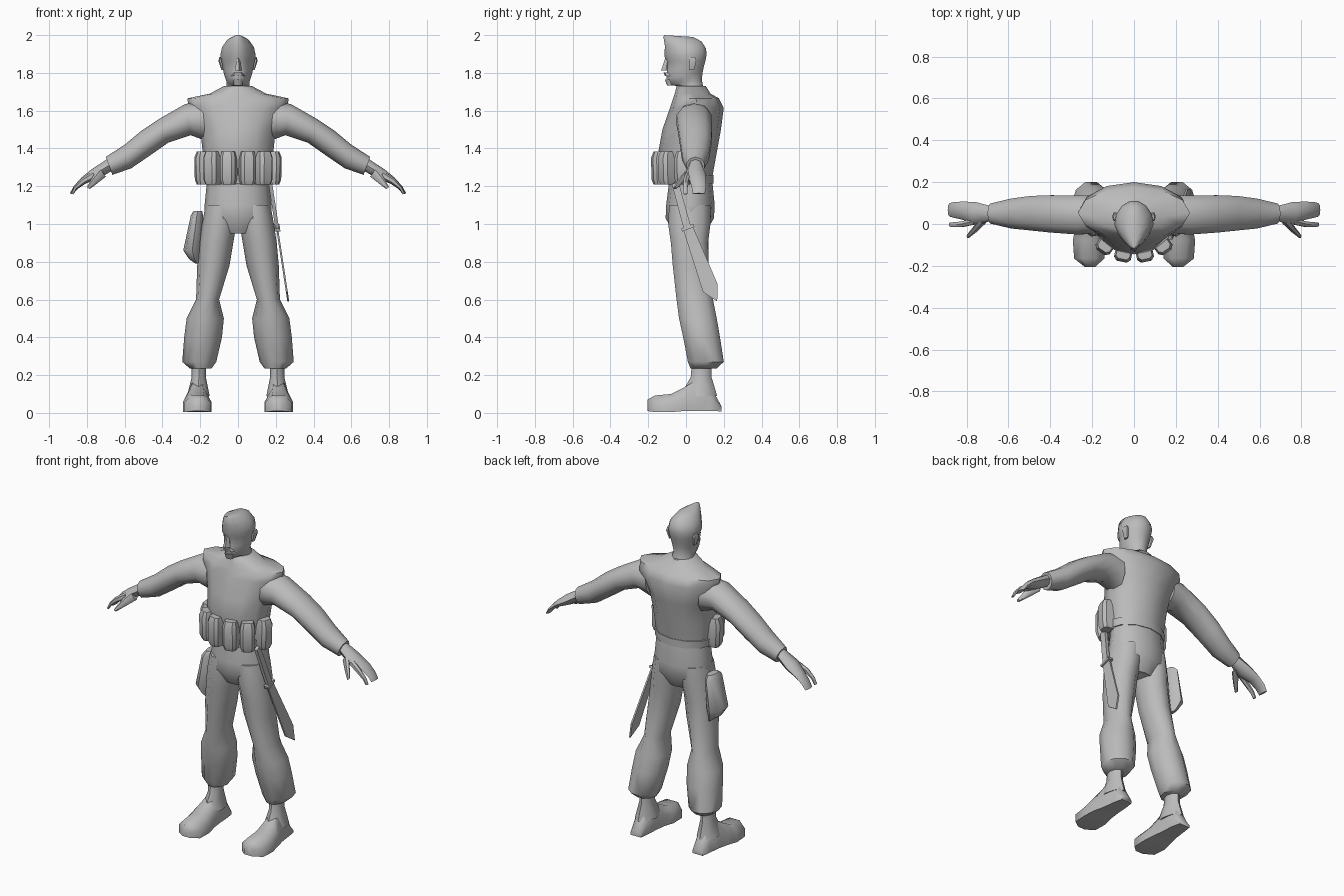
import bpy, bmesh, math
from mathutils import Vector, Matrix

grey = bpy.data.materials.new("plain_grey")
grey.diffuse_color = (0.5, 0.5, 0.5, 1)


def finish(name, bm, angle=50):
    bmesh.ops.recalc_face_normals(bm, faces=bm.faces)
    me = bpy.data.meshes.new(name)
    bm.to_mesh(me)
    bm.free()
    me.materials.append(grey)
    ob = bpy.data.objects.new(name, me)
    bpy.context.collection.objects.link(ob)
    bpy.ops.object.select_all(action='DESELECT')
    ob.select_set(True)
    bpy.context.view_layer.objects.active = ob
    bpy.ops.object.shade_smooth_by_angle(angle=math.radians(angle))
    return ob


def loft(name, rings, n=10, s=1, egg=0.0, angle=50):
    """Skin rings of (centre, u, v); s mirrors x, egg narrows the front."""
    bm = bmesh.new()
    loops = []
    for c, u, v in rings:
        loop = []
        for i in range(n):
            a = 2 * math.pi * (i + (0 if n > 4 else .5)) / n
            k = 1 - egg * max(0, -math.sin(a))
            p = c + u * math.cos(a) * k + v * math.sin(a)
            loop.append(bm.verts.new((p.x * s, p.y, p.z)))
        loops.append(loop)
    for a, b in zip(loops, loops[1:]):
        for i in range(n):
            j = (i + 1) % n
            bm.faces.new((a[i], a[j], b[j], b[i]))
    bm.faces.new(loops[0])
    bm.faces.new(loops[-1])
    return finish(name, bm, angle)


def level(x0, x1, y0, y1, zf, zb=None):
    """Ring around a vertical part; zf and zb are its front and back heights."""
    zb = zf if zb is None else zb
    return (Vector(((x0 + x1) / 2, (y0 + y1) / 2, (zf + zb) / 2)),
            Vector(((x1 - x0) / 2, 0, 0)),
            Vector((0, (y1 - y0) / 2, (zb - zf) / 2)))


def limb(xt, zt, xb, zb, y0, y1):
    """Ring around a sideways part, from its top and bottom points."""
    return (Vector(((xt + xb) / 2, (y0 + y1) / 2, (zt + zb) / 2)),
            Vector(((xt - xb) / 2, 0, (zt - zb) / 2)),
            Vector((0, (y1 - y0) / 2, 0)))


def slab(name, outline, place, t):
    """Flat outline extruded; place(a, b, offset) gives the 3D point."""
    bm = bmesh.new()
    f = [bm.verts.new(place(a, b, -t / 2)) for a, b in outline]
    g = [bm.verts.new(place(a, b, t / 2)) for a, b in outline]
    bm.faces.new(f)
    bm.faces.new(g)
    for i in range(len(f)):
        j = (i + 1) % len(f)
        bm.faces.new((f[i], f[j], g[j], g[i]))
    return finish(name, bm, 25)


# Vest and hips: half width, front y, back y, height
vest = [(.165, -.09, .13, 1.2), (.175, -.115, .145, 1.28), (.188, -.145, .165, 1.39),
        (.2, -.125, .185, 1.5), (.262, -.085, .2, 1.615), (.268, -.068, .175, 1.665),
        (.15, -.06, .13, 1.69), (.075, -.05, .105, 1.73)]
loft("vest", [level(-w, w, a, b, z) for w, a, b, z in vest], 12)
hips = [(.165, -.09, .14, 1.22), (.177, -.105, .152, 1.1), (.18, -.108, .148, 1.03),
        (.1, -.06, .1, .95)]
loft("hips", [level(-w, w, a, b, z) for w, a, b, z in hips], 12)
loft("belt", [level(-w, w, -.125, .145, z) for w, z in ((.178, 1.215), (.185, 1.26))], 12)

# Head: half width, front y, back y, front height, back height
head = [(.08, -.04, .11, 1.67, 1.67), (.062, -.045, .092, 1.73, 1.73),
        (.06, -.09, .086, 1.735, 1.765), (.072, -.106, .09, 1.77, 1.8),
        (.08, -.104, .096, 1.81, 1.83), (.088, -.1, .106, 1.86, 1.865),
        (.094, -.116, .112, 1.885, 1.9), (.084, -.115, .108, 1.945, 1.93),
        (.055, -.122, .086, 1.99, 1.965), (.022, -.118, .04, 2.0, 1.99)]
loft("head", [level(-w, w, a, b, f, k) for w, a, b, f, k in head], 14, egg=.3)
loft("nose", [level(-.02, .02, -.134, -.08, 1.812), level(-.008, .008, -.11, -.08, 1.88)],
     5, angle=25)
loft("moustache", [level(-.038, .038, -.112, -.06, 1.784),
                   level(-.022, .022, -.119, -.06, 1.802)], 8)
loft("chin_beard", [level(-.022, .022, -.1, -.06, 1.732),
                    level(-.026, .026, -.112, -.06, 1.765)], 8)

for s, side in ((1, "left"), (-1, "right")):
    # Ear
    loft(side + "_ear", [level(.075, .088, .015, .045, 1.815),
                         level(.078, .104, .012, .058, 1.865),
                         level(.08, .098, .015, .05, 1.885)], 6, s)
    # Arm with sleeve
    arm = [(.19, 1.65, .17, 1.44, -.05, .14), (.28, 1.635, .25, 1.47, -.055, .14),
           (.42, 1.555, .37, 1.43, -.045, .142), (.51, 1.495, .47, 1.36, -.035, .138),
           (.6, 1.42, .565, 1.295, -.025, .125), (.7, 1.355, .665, 1.26, .0, .1)]
    loft(side + "_sleeve", [limb(*r) for r in arm], 10, s)
    # Hand: palm with joined fingers, index finger, thumb
    hand = [(.69, 1.345, .67, 1.28, .015, .085), (.775, 1.29, .74, 1.238, -.005, .105),
            (.83, 1.245, .805, 1.215, .02, .107), (.87, 1.2, .85, 1.185, .03, .105),
            (.89, 1.163, .872, 1.158, .035, .1)]
    loft(side + "_hand", [limb(*r) for r in hand], 8, s)
    index = [(.77, 1.28, .755, 1.24, -.005, .03), (.83, 1.24, .81, 1.215, -.016, .014),
             (.87, 1.195, .853, 1.185, -.016, .01), (.885, 1.16, .872, 1.157, -.014, .008)]
    loft(side + "_index_finger", [limb(*r) for r in index], 6, s)
    thumb = [(.735, 1.3, .7, 1.25, .0, .04), (.77, 1.25, .745, 1.215, -.04, -.005),
             (.8, 1.195, .785, 1.185, -.068, -.048)]
    loft(side + "_thumb", [limb(*r) for r in thumb], 6, s)
    # Trouser leg
    leg = [(.005, .172, -.095, .135, 1.1), (.008, .19, -.1, .135, 1.0),
           (.025, .205, -.085, .122, .9), (.045, .216, -.075, .125, .78),
           (.1, .222, -.055, .148, .6), (.075, .272, -.042, .168, .5),
           (.085, .285, -.02, .185, .4), (.115, .295, .005, .205, .27),
           (.14, .255, .02, .165, .235)]
    loft(side + "_trouser_leg", [level(*r) for r in leg], 10, s)
    # Ankle and boot
    ankle = [(.17, .245, .03, .135, .25), (.17, .245, .025, .135, .19),
             (.15, .27, -.03, .165, .09)]
    loft(side + "_ankle", [level(*r) for r in ankle], 8, s)
    boot = [(-.205, .185, .235, .01, .07), (-.165, .142, .286, .004, .092),
            (-.08, .14, .292, .004, .1), (-.01, .152, .28, .01, .135),
            (.05, .16, .265, .01, .17), (.13, .165, .255, .01, .14),
            (.188, .175, .245, .008, .035)]
    bm = bmesh.new()
    rows = []
    for y, x0, x1, z0, z1 in boot:
        m, q = (x0 + x1) / 2, (x1 - x0) * .24
        h = z0 + (z1 - z0) * .55
        pts = [(x0, z0), (x1, z0), (x1, h), (m + q, z1), (m - q, z1), (x0, h)]
        rows.append([bm.verts.new((x * s, y, z)) for x, z in pts])
    for a, b in zip(rows, rows[1:]):
        for i in range(6):
            j = (i + 1) % 6
            bm.faces.new((a[i], a[j], b[j], b[i]))
    bm.faces.new(rows[0])
    bm.faces.new(rows[-1])
    finish(side + "_boot", bm, 55)

    # Belt pouches: x, y, turn in degrees
    for k, (x, y, turn) in enumerate(((.05, -.138, 12), (.135, -.1, 35), (.185, -.015, 80))):
        rings = [level(-.032, .032, -.03, .025, 1.208), level(-.041, .041, -.04, .03, 1.235),
                 level(-.041, .041, -.043, .03, 1.35), level(-.033, .033, -.03, .025, 1.385)]
        bm = bmesh.new()
        rows = []
        spin = Matrix.Rotation(math.radians(turn), 3, 'Z')
        for c, u, v in rings:
            row = []
            for a, b in ((-1, 1), (1, 1), (1, -.55), (.6, -1), (-.6, -1), (-1, -.55)):
                p = spin @ (c + u * a + v * b) + Vector((x, y, 0))
                row.append(bm.verts.new((p.x * s, p.y, p.z)))
            rows.append(row)
        for a, b in zip(rows, rows[1:]):
            for i in range(6):
                j = (i + 1) % 6
                bm.faces.new((a[i], a[j], b[j], b[i]))
        bm.faces.new(rows[0])
        bm.faces.new(rows[-1])
        finish(f"{side}_pouch_{k + 1}", bm, 40)

# Thigh bag on the right leg
bag = [(-.235, -.19, .0, .09, 1.07), (-.25, -.185, -.03, .115, 1.045),
       (-.29, -.195, -.04, .12, .86), (-.26, -.2, -.02, .1, .815),
       (-.225, -.205, .0, .09, .79)]
loft("thigh_bag", [level(*r) for r in bag], 8, angle=40)


# Machete hanging on the left hip
def hang(y, z, o):
    return (.172 + (1.21 - z) * .152 + o, y, z)


slab("machete_blade", [(-.015, .97), (.035, .99), (.168, .68), (.165, .59), (.09, .64)], hang, .01)
slab("machete_grip", [(-.075, 1.21), (-.04, 1.225), (.025, .99), (-.012, .975)], hang, .02)
slab("machete_guard", [(-.025, .975), (.04, 1.0), (.045, .985), (-.02, .96)], hang, .03)
